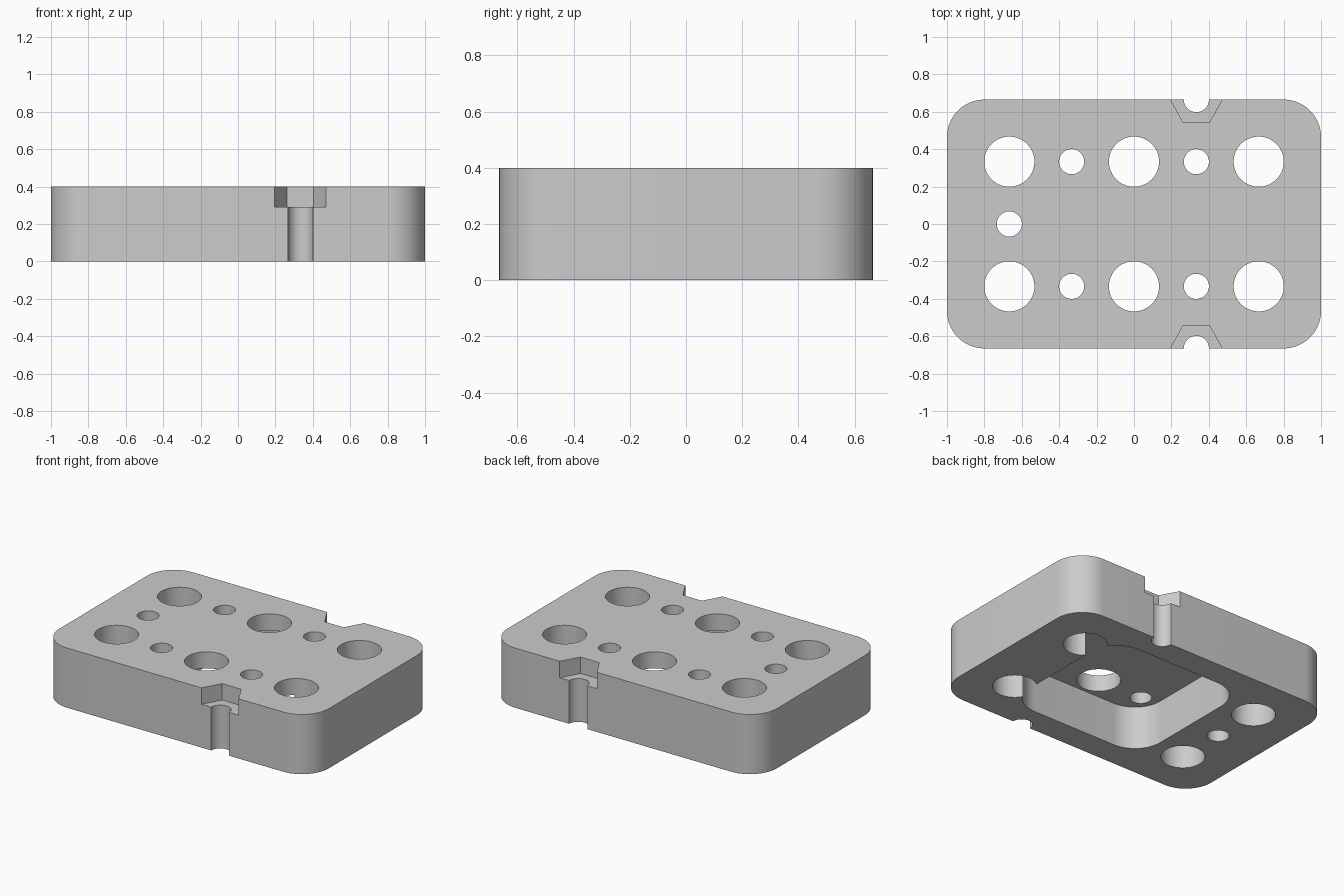
import bpy
import bmesh
from math import cos, sin, pi, radians

if "Cube" in bpy.data.objects:
    bpy.data.objects.remove(bpy.data.objects["Cube"], do_unlink=True)

HEIGHT = 0.4
FLOOR = 0.29      # level of the pocket ceiling and of the notch floors
HALF_Y = 0.665

grey = bpy.data.materials.new("plain_grey")
grey.use_nodes = True
colour = (0.6, 0.6, 0.6, 1)
grey.diffuse_color = colour
grey.node_tree.nodes["Principled BSDF"].inputs["Base Color"].default_value = colour


def arc(cx, cy, r, start, sweep, steps):
    return [(cx + r * cos(start + sweep * i / steps),
             cy + r * sin(start + sweep * i / steps)) for i in range(steps + 1)]


def circle(cx, cy, r, steps=64):
    return arc(cx, cy, r, 0, 2 * pi, steps)[:-1]


def rounded_rect(x0, x1, y0, y1, r):
    centres = [(x1 - r, y1 - r), (x0 + r, y1 - r), (x0 + r, y0 + r), (x1 - r, y0 + r)]
    return [p for i, (cx, cy) in enumerate(centres)
            for p in arc(cx, cy, r, i * pi / 2, pi / 2, 16)]


def prism(name, profile, z0, z1):
    """Extrude a flat outline between two heights."""
    bm = bmesh.new()
    face = bm.faces.new([bm.verts.new((x, y, z0)) for x, y in profile])
    top = bmesh.ops.extrude_face_region(bm, geom=[face])["geom"]
    verts = [v for v in top if isinstance(v, bmesh.types.BMVert)]
    bmesh.ops.translate(bm, verts=verts, vec=(0, 0, z1 - z0))
    bmesh.ops.recalc_face_normals(bm, faces=bm.faces)
    mesh = bpy.data.meshes.new(name)
    bm.to_mesh(mesh)
    bm.free()
    mesh.materials.append(grey)
    obj = bpy.data.objects.new(name, mesh)
    bpy.context.collection.objects.link(obj)
    return obj


# Rounded block
block = prism("mounting_block", rounded_rect(-1, 1, -HALF_Y, HALF_Y, 0.2), 0, HEIGHT)

# Pocket under the block
cutters = [prism("pocket_cutter", rounded_rect(-0.45, 0.58, -0.49, 0.49, 0.2), -0.1, FLOOR)]

# Through holes: alternating large and small in two rows, one small at the end
third = 1 / 3
holes = [(-2 * third, 0, 0.067)]
for side in (-1, 1):
    for i in range(-2, 3):
        holes.append((i * third, side * third, 0.067 if i % 2 else 0.134))
for x, y, r in holes:
    cutters.append(prism("hole_cutter", circle(x, y, r), -0.1, HEIGHT + 0.1))

# Edge notches: flared recess above a half-round channel
for side in (-1, 1):
    flare = [(0.14, 0.765), (0.195, HALF_Y), (0.263, 0.543),
             (0.403, 0.543), (0.471, HALF_Y), (0.526, 0.765)]
    outline = [(x, side * y) for x, y in flare]
    cutters.append(prism("notch_cutter", outline, FLOOR, HEIGHT + 0.1))
    cutters.append(prism("channel_cutter", circle(third, side * HALF_Y, 0.067), -0.1, HEIGHT + 0.1))

# Cut everything out of the block
bpy.ops.object.select_all(action="DESELECT")
block.select_set(True)
bpy.context.view_layer.objects.active = block
for cutter in cutters:
    cutter.hide_render = True
    mod = block.modifiers.new(cutter.name, "BOOLEAN")
    mod.operation = "DIFFERENCE"
    mod.solver = "EXACT"
    mod.object = cutter
    bpy.ops.object.modifier_apply(modifier=mod.name)
for cutter in cutters:
    bpy.data.objects.remove(cutter, do_unlink=True)

bpy.ops.object.shade_smooth_by_angle(angle=radians(30))
